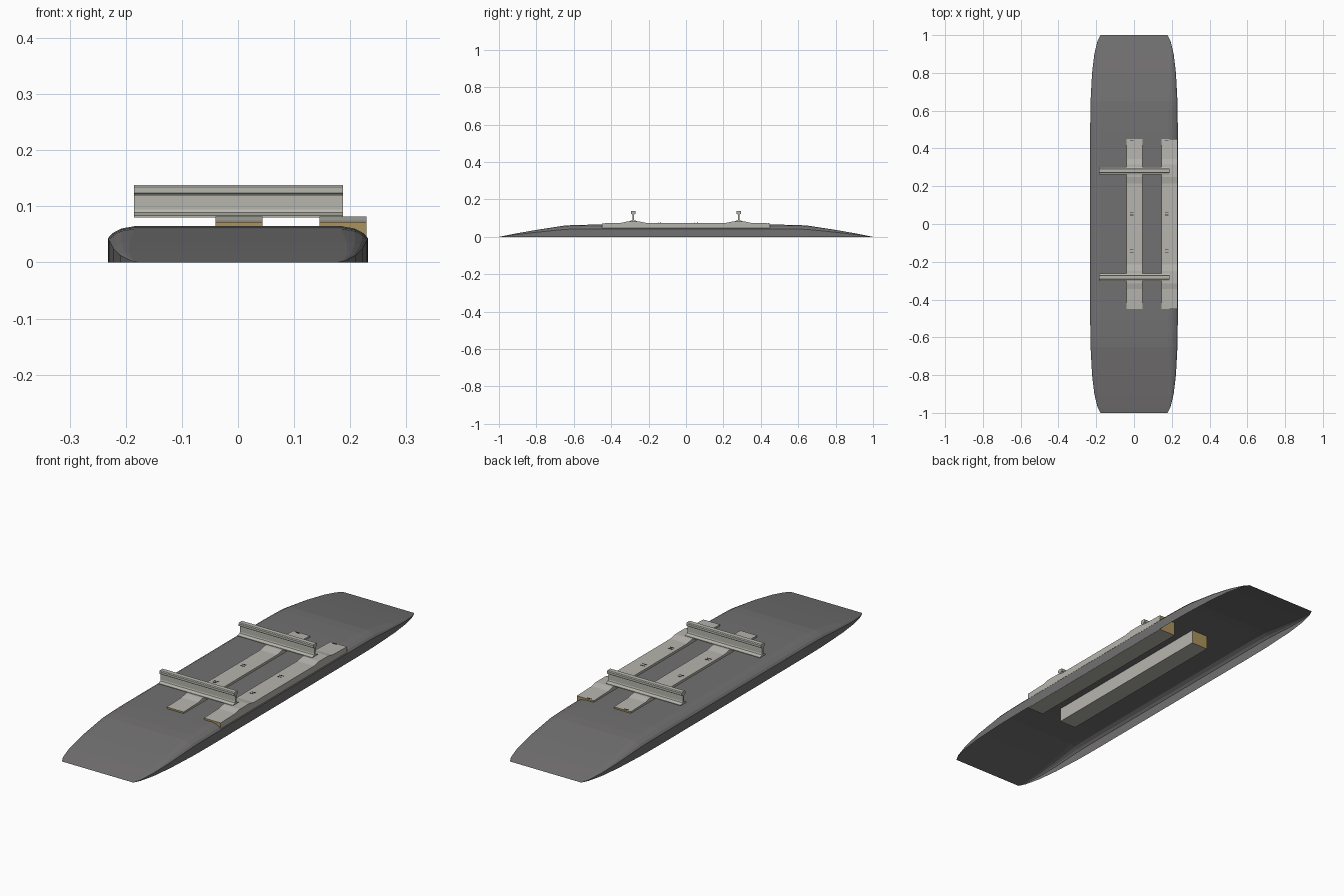
import bpy, bmesh

if "Cube" in bpy.data.objects:
    bpy.data.objects.remove(bpy.data.objects["Cube"])

def material(name, rgb):
    m = bpy.data.materials.new(name)
    m.diffuse_color = (*rgb, 1)
    m.use_nodes = True
    m.node_tree.nodes["Principled BSDF"].inputs["Base Color"].default_value = m.diffuse_color
    return m

STONE = material("dark ballast grey", (0.17, 0.165, 0.165))
CONCRETE = material("pale concrete", (0.47, 0.46, 0.42))
TAN = material("tan end", (0.40, 0.29, 0.11))
STEEL = material("rail grey", (0.47, 0.47, 0.42))
BLACK = material("dark mark", (0.03, 0.03, 0.03))

def finish(name, bm, mats):
    bmesh.ops.recalc_face_normals(bm, faces=bm.faces[:])
    me = bpy.data.meshes.new(name)
    bm.to_mesh(me)
    bm.free()
    for m in mats:
        me.materials.append(m)
    ob = bpy.data.objects.new(name, me)
    bpy.context.collection.objects.link(ob)
    return ob

def prism(name, profile, x0, x1, mats, end_rule=None):
    """Extrude a (y, z) profile along x."""
    bm = bmesh.new()
    a = [bm.verts.new((x0, y, z)) for y, z in profile]
    b = [bm.verts.new((x1, y, z)) for y, z in profile]
    bm.faces.new(a)
    bm.faces.new(b[::-1])
    n = len(profile)
    for i in range(n):
        j = (i + 1) % n
        bm.faces.new((a[i], b[i], b[j], a[j]))
    bm.normal_update()
    if end_rule:
        for f in bm.faces:
            f.material_index = end_rule(f)
    return finish(name, bm, mats)

# Ballast bed: open-bottomed shell lofted along y (y, half width, crown height)
half = [(1.0, 0.178, 0.0), (0.97, 0.193, 0.006), (0.90, 0.210, 0.0195),
        (0.80, 0.222, 0.037), (0.65, 0.230, 0.060), (0.60, 0.231, 0.063),
        (0.50, 0.232, 0.065)]
stations = half + [(-y, w, h) for y, w, h in reversed(half)]
bm = bmesh.new()
rows = []
for y, w, h in stations:
    k = h / 0.065
    right = [(w, 0), (w, 0.66 * h), (w - 0.008 * k, 0.80 * h),
             (w - 0.024 * k, 0.93 * h), (w - 0.050 * k, h)]
    section = right + [(-x, z) for x, z in reversed(right)]
    rows.append([bm.verts.new((x, y, z)) for x, z in section])
for a, b in zip(rows, rows[1:]):
    for i in range(len(a) - 1):
        bm.faces.new((a[i], a[i + 1], b[i + 1], b[i]))
bmesh.ops.remove_doubles(bm, verts=bm.verts[:], dist=1e-5)
bmesh.ops.dissolve_degenerate(bm, edges=bm.edges[:], dist=1e-5)
bed = finish("ballast_bed", bm, [STONE])
if sum(p.normal.z * p.area for p in bed.data.polygons) < 0:
    bed.data.flip_normals()

# Sleepers: raised rail seats on top, tan end faces
top = [(0.45, 0.072), (0.345, 0.075), (0.315, 0.082), (0.25, 0.082), (0.215, 0.075)]
sleeper_profile = ([(0.45, 0.001)] + top + [(-y, z) for y, z in reversed(top)]
                   + [(-0.45, 0.001)])
for name, cx in (("middle", 0.002), ("right", 0.187)):
    prism(name + "_sleeper", sleeper_profile, cx - 0.042, cx + 0.042, [CONCRETE, TAN],
          lambda f: int(abs(f.normal.y) > 0.9))
    # Small dark marks set on the sleeper top
    for i, (y, z) in enumerate(((0.062, 0.075), (0.047, 0.075), (-0.136, 0.075),
                                (-0.149, 0.075), (0.443, 0.0725))):
        prism(f"{name}_sleeper_mark_{i}",
              [(y - .002, z - .002), (y + .002, z - .002), (y + .002, z + .001), (y - .002, z + .001)],
              cx - 0.024, cx - 0.004, [BLACK])

# Rails: foot, web and head profile
side = [(0.021, 0.080), (0.021, 0.084), (0.006, 0.089), (0.004, 0.094), (0.004, 0.118),
        (0.006, 0.121), (0.013, 0.124), (0.013, 0.134), (0.010, 0.138)]
for name, cy in (("front_rail", -0.282), ("back_rail", 0.282)):
    profile = [(cy + y, z) for y, z in side] + [(cy - y, z) for y, z in reversed(side)]
    prism(name, profile, -0.185, 0.187, [STEEL])
